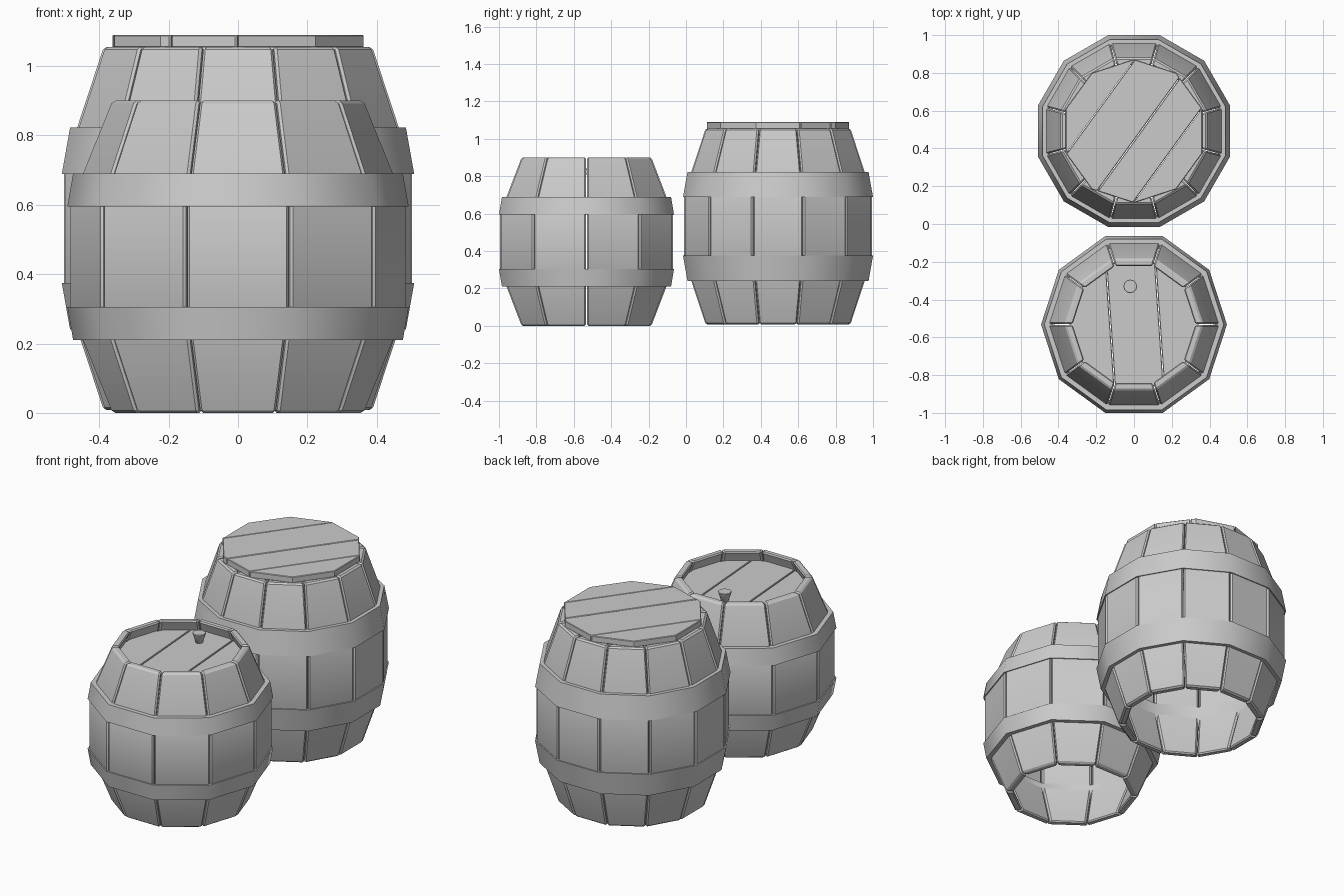
import bpy, bmesh, math
from mathutils import Vector, Matrix

if "Cube" in bpy.data.objects:
    bpy.data.objects.remove(bpy.data.objects["Cube"], do_unlink=True)

grey = bpy.data.materials.new("plain_grey")
grey.use_nodes = True
GREY = (0.6, 0.6, 0.6, 1)
grey.diffuse_color = GREY
grey.node_tree.nodes["Principled BSDF"].inputs["Base Color"].default_value = GREY


def finish(bm, name, location, bevel=0.0, angle=30):
    """Turn a bmesh into a shaded, optionally bevelled object."""
    bmesh.ops.recalc_face_normals(bm, faces=bm.faces)
    if bevel:
        sharp = [e for e in bm.edges if e.calc_face_angle(0) > math.radians(40)]
        bmesh.ops.bevel(bm, geom=sharp, offset=bevel, segments=1, affect='EDGES')
    mesh = bpy.data.meshes.new(name)
    bm.to_mesh(mesh)
    bm.free()
    mesh.materials.append(grey)
    obj = bpy.data.objects.new(name, mesh)
    obj.location = location
    bpy.context.collection.objects.link(obj)
    bpy.ops.object.select_all(action='DESELECT')
    bpy.context.view_layer.objects.active = obj
    obj.select_set(True)
    bpy.ops.object.shade_smooth_by_angle(angle=math.radians(angle))
    return obj


def loft(bm, loops, closed=False):
    """Join equal loops of points with quads, capping the ends unless closed."""
    rings = [[bm.verts.new(p) for p in loop] for loop in loops]
    pairs = list(zip(rings, rings[1:]))
    if closed:
        pairs.append((rings[-1], rings[0]))
    for a, b in pairs:
        for i in range(len(a)):
            j = (i + 1) % len(a)
            bm.faces.new((a[i], a[j], b[j], b[i]))
    if not closed:
        bm.faces.new(rings[0])
        bm.faces.new(rings[-1])


def staves(name, location, sides, profile, thick, gap):
    """Ring of flat bevelled boards; profile holds (apothem, z)."""
    bm = bmesh.new()
    slope = math.tan(math.pi / sides)
    for k in range(sides):
        turn = Matrix.Rotation(2 * math.pi * k / sides - math.pi / 2, 3, 'Z')
        loops = []
        for r, z in profile:
            inner = r - thick
            wo, wi = r * slope - gap, inner * slope - gap
            section = ((r, -wo), (r, wo), (inner, wi), (inner, -wi))
            loops.append([turn @ Vector((x, y, z)) for x, y in section])
        loft(bm, loops)
    return finish(bm, name, location, 0.008)


def hoop(name, location, sides, low, high, thick):
    """Band around the boards; low and high are (apothem, z)."""
    bm = bmesh.new()
    grow = 1 / math.cos(math.pi / sides)
    loops = []
    for k in range(sides):
        a = 2 * math.pi * (k + 0.5) / sides - math.pi / 2
        section = (low, high, (high[0] - thick, high[1]), (low[0] - thick, low[1]))
        loops.append([(r * grow * math.cos(a), r * grow * math.sin(a), z)
                      for r, z in section])
    loft(bm, loops, closed=True)
    return finish(bm, name, location, angle=50)


def lid(name, location, radius, height, cuts, turn):
    """Ten-sided lid split into planks along parallel cuts."""
    edges = [-1.0] + cuts + [1.0]
    for n, (left, right) in enumerate(zip(edges, edges[1:])):
        bm = bmesh.new()
        bmesh.ops.create_cone(bm, cap_ends=True, segments=10, radius1=radius,
                              radius2=radius, depth=height)
        # Put a corner on the y axis before cutting
        corner = max(bm.verts, key=lambda v: v.co.y).co
        spin = math.pi / 2 - math.atan2(corner.y, corner.x)
        bmesh.ops.rotate(bm, verts=bm.verts, matrix=Matrix.Rotation(spin, 3, 'Z'))
        across = Vector((math.cos(turn), math.sin(turn), 0))
        for at, sign in ((left + 0.002, -1), (right - 0.002, 1)):
            bmesh.ops.bisect_plane(bm, geom=bm.verts[:] + bm.edges[:] + bm.faces[:],
                                   plane_co=across * at, plane_no=across * sign,
                                   clear_outer=True)
            rim = [e for e in bm.edges if e.is_boundary]
            if rim:
                bmesh.ops.holes_fill(bm, edges=rim, sides=0)
        finish(bm, f"{name}_plank_{n + 1}", location, 0.003)


def barrel(name, y, sides, base, top, narrow, wide, bands, thick):
    """Boards bent at thirds of the height, with two mirrored hoops."""
    place = (0, y, 0)
    step = (top - base) / 3
    profile = [(narrow, base), (wide, base + step), (wide, top - step), (narrow, top)]
    staves(name + "_staves", place, sides, profile, thick, 0.002)
    (r_out, z_out), (r_in, z_in) = bands
    hoop(name + "_lower_hoop", place, sides, (r_out, z_out), (r_in, z_in), thick + 0.012)
    flip = base + top
    hoop(name + "_upper_hoop", place, sides, (r_in, flip - z_in),
         (r_out, flip - z_out), thick + 0.012)


# Small barrel with a sunken lid and a peg
SMALL_Y = -0.532
barrel("small_barrel", SMALL_Y, 10, 0.0, 0.9, 0.347, 0.462,
       ((0.452, 0.21), (0.468, 0.305)), 0.04)
lid("small_lid", (0, SMALL_Y, 0.825), 0.36, 0.03, [-0.125, 0.135], math.radians(4))

peg = bmesh.new()
bmesh.ops.create_cone(peg, cap_ends=True, segments=12, radius1=0.018,
                      radius2=0.037, depth=0.06)
finish(peg, "lid_peg", (-0.02, -0.33, 0.866), 0.003, 40)

# Large barrel with a raised lid
LARGE_Y = 0.492
barrel("large_barrel", LARGE_Y, 12, 0.008, 1.055, 0.387, 0.502,
       ((0.484, 0.24), (0.508, 0.375)), 0.04)
lid("large_lid", (0, LARGE_Y, 1.071), 0.38, 0.036, [-0.22, 0.03, 0.22], math.radians(-36))
